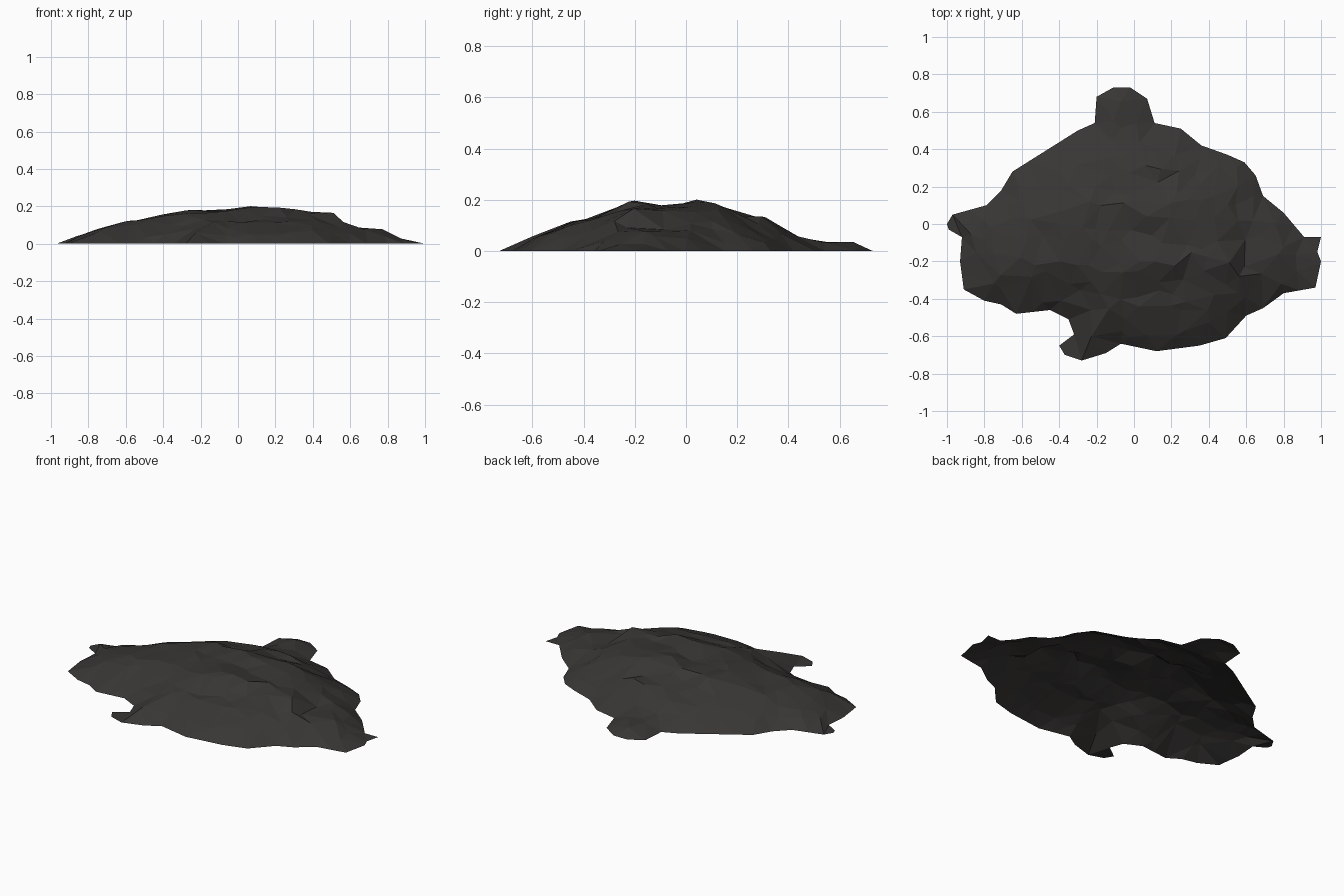
import bpy, bmesh, math, random
from mathutils import Vector, noise
from mathutils.geometry import delaunay_2d_cdt, intersect_point_line

if "Cube" in bpy.data.objects:
    bpy.data.objects.remove(bpy.data.objects["Cube"])

random.seed(4)

# Ground outline of the rock, seen from above
outline = [(-1, 0), (-.97, .05), (-.79, .10), (-.71, .18), (-.65, .28), (-.3, .50),
           (-.21, .54), (-.2, .68), (-.11, .73), (-.02, .73), (.07, .67), (.11, .54),
           (.25, .51), (.36, .42), (.5, .37), (.59, .33), (.65, .26), (.69, .15),
           (.8, .06), (.91, -.07), (1, -.07), (.98, -.15), (1, -.2), (.97, -.34),
           (.8, -.37), (.69, -.45), (.6, -.49), (.49, -.61), (.35, -.65), (.12, -.68),
           (-.07, -.64), (-.15, -.69), (-.28, -.73), (-.37, -.70), (-.4, -.65),
           (-.32, -.59), (-.35, -.51), (-.45, -.46), (-.63, -.48), (-.71, -.43),
           (-.8, -.41), (-.91, -.35), (-.93, -.2), (-.92, -.07), (-.99, -.03)]

# Skyline heights along x and along y
sky_x = [(-1, 0), (-.8, .065), (-.6, .125), (-.45, .15), (-.3, .205), (-.22, .212),
         (-.08, .19), (.02, .207), (.3, .2), (.38, .175), (.52, .165), (.6, .085),
         (.77, .08), (.86, .03), (.94, .03), (1, 0)]
sky_y = [(-.73, 0), (-.6, .06), (-.5, .09), (-.45, .125), (-.35, .13), (-.2, .207),
         (-.02, .185), (.06, .212), (.15, .19), (.2, .145), (.32, .14), (.4, .07),
         (.5, .035), (.66, .04), (.73, 0)]


def sample(profile, t):
    for (a, ha), (b, hb) in zip(profile, profile[1:]):
        if a <= t <= b:
            return ha + (hb - ha) * (t - a) / (b - a)
    return 0.0


# Split the long outline edges so the facets stay even
rim = []
for a, b in zip(outline, outline[1:] + outline[:1]):
    a, b = Vector(a), Vector(b)
    n = max(1, round((b - a).length / 0.1))
    rim += [a.lerp(b, i / n) for i in range(n)]
count = len(rim)


def edge_distance(p):
    best = 9.0
    for i in range(count):
        a, b = rim[i], rim[(i + 1) % count]
        q, t = intersect_point_line(p, a, b)
        q = a.lerp(b, min(1, max(0, t)))
        best = min(best, (p - q).length)
    return best


def inside(p):
    hit = False
    for i in range(count):
        a, b = rim[i], rim[(i + 1) % count]
        if (a.y > p.y) != (b.y > p.y) and p.x < a.x + (b.x - a.x) * (p.y - a.y) / (b.y - a.y):
            hit = not hit
    return hit


# Irregular scatter of facet corners inside the outline
points = list(rim)
step = 0.105
for j in range(-8, 9):
    for i in range(-10, 11):
        p = Vector(((i + 0.5 * (j % 2)) * step, j * step * 0.9))
        p += Vector((random.uniform(-.4, .4), random.uniform(-.4, .4))) * step
        if inside(p) and edge_distance(p) > 0.04:
            points.append(p)

edges = [(i, (i + 1) % count) for i in range(count)]
verts, _, faces, *_ = delaunay_2d_cdt(points, edges, [], 1, 1e-5)


def height(p):
    d = edge_distance(p)
    if d < 1e-3:
        return 0.0
    h = min(sample(sky_x, p.x), sample(sky_y, p.y), 0.012 + 0.55 * d)
    rough = noise.noise(Vector((p.x * 5, p.y * 5, 3.1)))
    return max(0.006, h * (1 + 0.2 * min(0, rough) - random.uniform(0, .1)))


# Rock shell, open underneath
bm = bmesh.new()
bv = [bm.verts.new((p.x, p.y, height(p))) for p in verts]
for f in faces:
    bm.faces.new([bv[i] for i in f])
for f in bm.faces:
    f.normal_update()
    if f.normal.z < 0:
        f.normal_flip()
mesh = bpy.data.meshes.new("rock_mound")
bm.to_mesh(mesh)
bm.free()
rock = bpy.data.objects.new("rock_mound", mesh)
bpy.context.collection.objects.link(rock)

# Dark stone
stone = bpy.data.materials.new("dark_stone")
stone.diffuse_color = (0.04, 0.037, 0.035, 1)
stone.use_nodes = True
stone.node_tree.nodes["Principled BSDF"].inputs["Base Color"].default_value = stone.diffuse_color
mesh.materials.append(stone)
